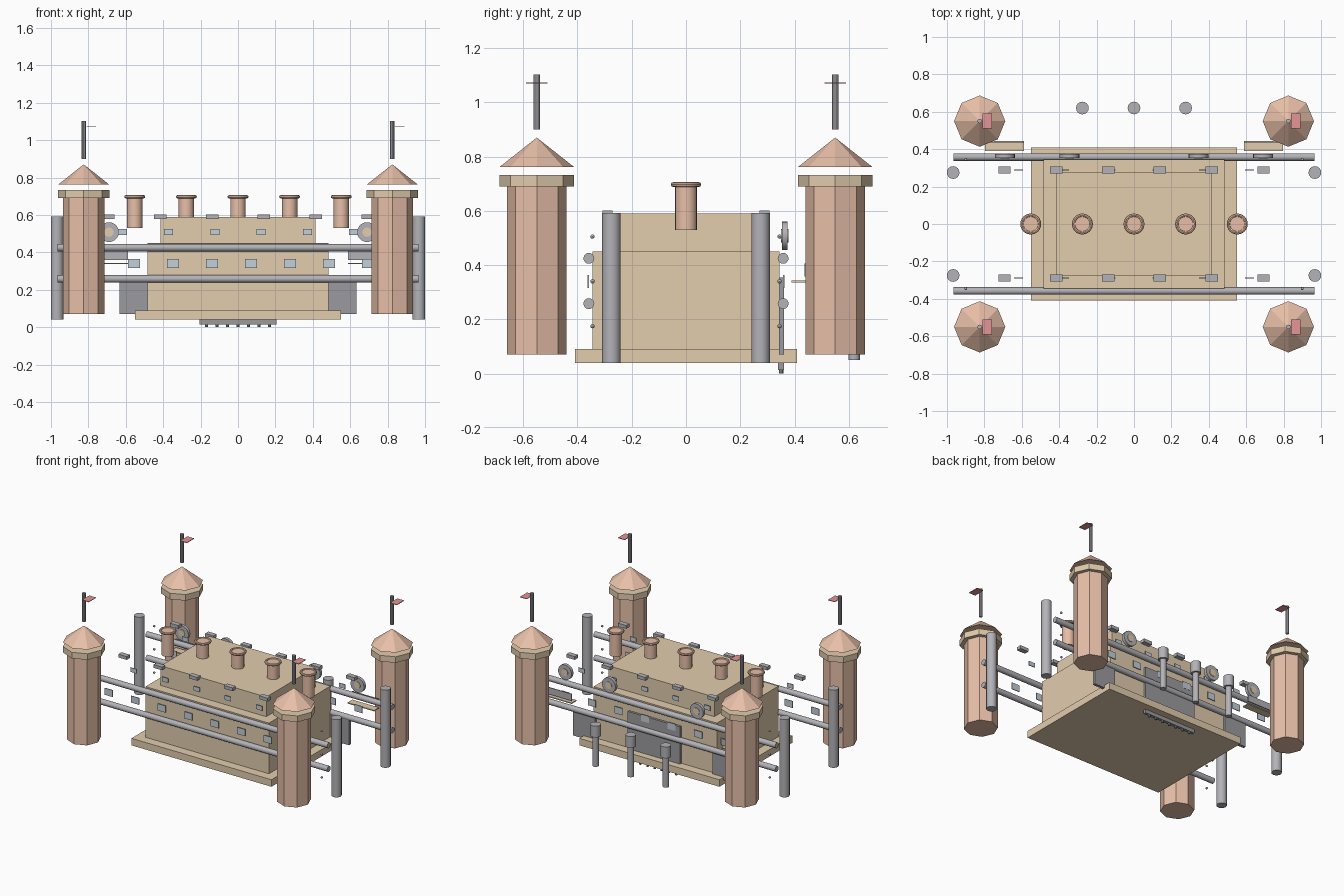
import bpy
from math import pi, radians

if "Cube" in bpy.data.objects:
    bpy.data.objects.remove(bpy.data.objects["Cube"])


def colour(name, r, g, b):
    m = bpy.data.materials.new(name)
    m.diffuse_color = (r, g, b, 1)
    m.use_nodes = True
    m.node_tree.nodes["Principled BSDF"].inputs["Base Color"].default_value = m.diffuse_color
    return m


STONE = colour("sandstone", 0.76, 0.61, 0.42)
COPPER = colour("copper", 0.80, 0.52, 0.39)
IRON = colour("iron", 0.45, 0.45, 0.48)
DARK = colour("dark_iron", 0.33, 0.33, 0.35)
GLASS = colour("glass", 0.55, 0.63, 0.70)
RED = colour("red_cloth", 0.78, 0.30, 0.31)


def finish(name, mat, smooth=False):
    o = bpy.context.object
    o.name = name
    o.data.materials.append(mat)
    if smooth:
        bpy.ops.object.shade_smooth_by_angle(angle=radians(35))
    return o


def box(name, mat, x, y, z):
    """Box given as (min, max) along each axis."""
    r = (x, y, z)
    bpy.ops.mesh.primitive_cube_add(size=1, location=[(a + b) / 2 for a, b in r])
    bpy.context.object.scale = [b - a for a, b in r]
    bpy.ops.object.transform_apply(location=False, rotation=False)
    return finish(name, mat)


def block(name, mat, c, s):
    """Box given as centre and size."""
    return box(name, mat, *[(a - b / 2, a + b / 2) for a, b in zip(c, s)])


def cyl(name, mat, r, depth, loc, rot=(0, 0, 0), sides=16):
    bpy.ops.mesh.primitive_cylinder_add(vertices=sides, radius=r, depth=depth,
                                        location=loc, rotation=rot)
    return finish(name, mat, sides > 8)


def post(name, mat, r, x, y, z0, z1, sides=16):
    return cyl(name, mat, r, z1 - z0, (x, y, (z0 + z1) / 2), sides=sides)


# stepped main building
box("plinth", STONE, (-.55, .55), (-.41, .41), (.04, .09))
box("lower_hall", STONE, (-.485, .485), (-.345, .345), (.09, .45))
box("upper_hall", STONE, (-.415, .415), (-.275, .275), (.45, .59))

for sx in (-1, 1):
    for sy in (-1, 1):
        # octagonal corner tower with roof and flag
        x, y = .825 * sx, .55 * sy
        post("tower_shaft", COPPER, .11, x, y, .07, .69, 8)
        post("tower_collar", STONE, .137, x, y, .69, .733, 8)
        bpy.ops.mesh.primitive_cone_add(vertices=8, radius1=.137, radius2=0,
                                        depth=.108, location=(x, y, .816))
        finish("tower_roof", COPPER)
        post("flag_pole", IRON, .012, x, y, .90, 1.103, 10)
        box("flag", RED, (x + .014, x + .066), (y - .04, y + .04), (1.069, 1.073))
        # end column
        post("end_column", IRON, .034, .967 * sx, .275 * sy, .04, .592)
        # rivets near the pipe ends
        for z in (.175, .34, .505):
            bpy.ops.mesh.primitive_uv_sphere_add(segments=8, ring_count=6, radius=.008,
                                                 location=(.9 * sx, .345 * sy, z))
            finish("rivet", IRON, True)

for sy in (-1, 1):
    # long pipes
    for z in (.258, .425):
        cyl("long_pipe", IRON, .02, 1.93, (0, .358 * sy, z), (0, pi / 2, 0))
    # lower and upper window rows
    for i in range(-11, 11, 3):
        block("lower_window", GLASS, (i * .0695, .36 * sy, .34), (.062, .005, .048))
    for i in range(6):
        block("upper_window", GLASS, ((i - 2.5) * .247, .289 * sy, .508), (.048, .005, .031))
        block("battlement", IRON, ((i - 2.5) * .277, .289 * sy, .59), (.066, .036, .023))

# chimneys with rounded rims
for i in range(-2, 3):
    x = i * .276
    post("chimney", COPPER, .041, x, 0, .53, .70)
    bpy.ops.mesh.primitive_torus_add(major_radius=.047, minor_radius=.009, major_segments=24,
                                     minor_segments=8, location=(x, 0, .697))
    finish("chimney_rim", COPPER, True)

# back gears with hubs
for x in (-.69, -.345, .345, .69):
    cyl("gear", IRON, .053, .022, (x, .364, .508), (pi / 2, 0, 0), 20)
    cyl("gear_hub", STONE, .025, .028, (x, .364, .508), (pi / 2, 0, 0), 16)

# back gate with spikes, side doors, balconies
box("main_gate", DARK, (-.205, .205), (.34, .361), (.014, .355))
for i in range(-3, 4):
    post("gate_spike", DARK, .008, i * .056, .351, 0, .05, 8)
for sx in (-1, 1):
    block("side_door", DARK, (.548 * sx, .352, .165), (.17, .02, .19))
    block("balcony_floor", STONE, (.693 * sx, .416, .34), (.209, .054, .007))
    block("balcony_rail", IRON, (.693 * sx, .44, .382), (.209, .006, .048))

# free-standing posts behind the building
for x in (-.276, 0, .276):
    post("bollard_stem", IRON, .021, x, .62, .05, .27)
    post("bollard_head", IRON, .034, x, .62, .265, .345)
